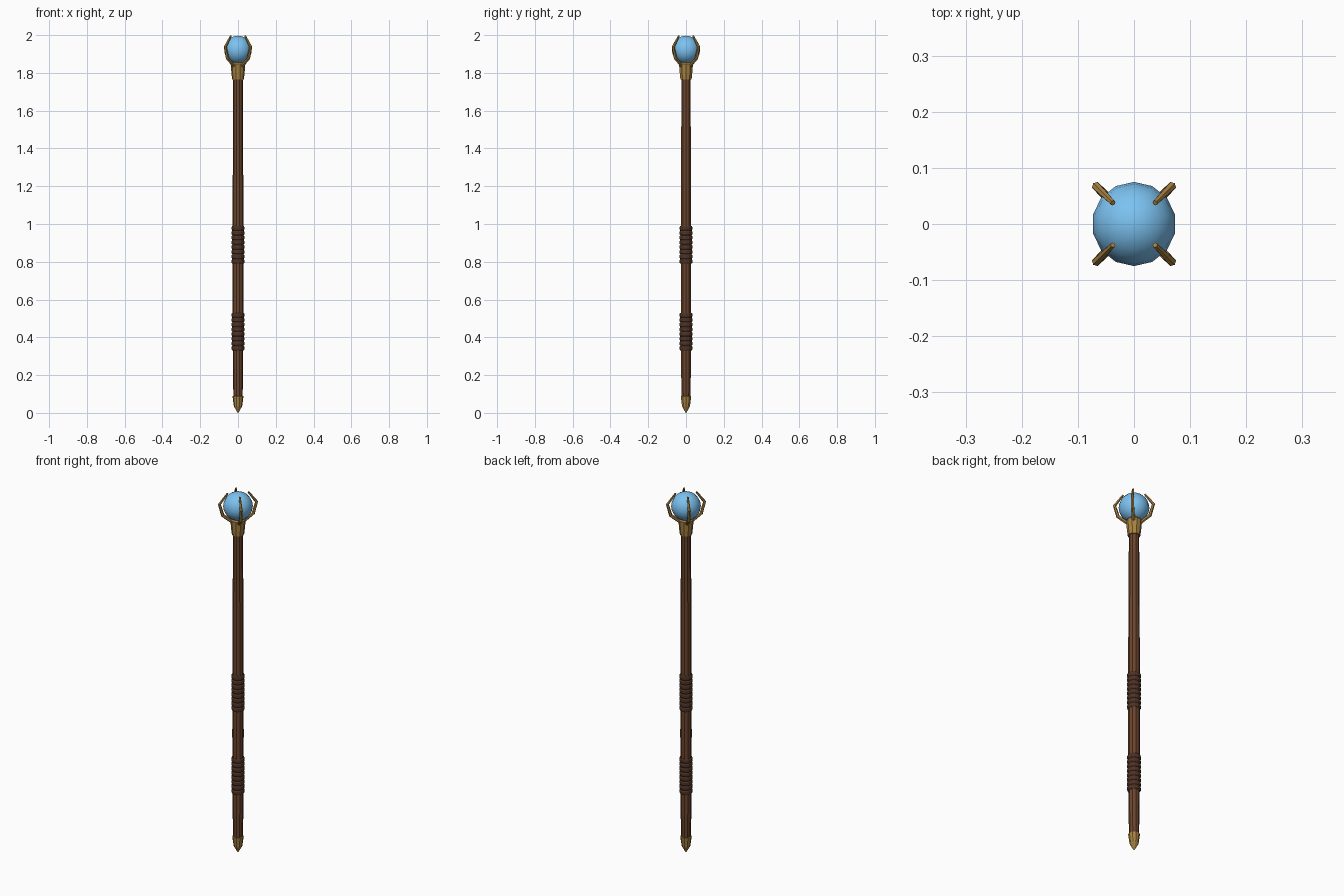
import bpy, bmesh
from math import pi, cos, sin
from mathutils import Vector

if "Cube" in bpy.data.objects:
    bpy.data.objects.remove(bpy.data.objects["Cube"])


def material(name, rgb):
    m = bpy.data.materials.new(name)
    m.diffuse_color = (*rgb, 1)
    m.use_nodes = True
    m.node_tree.nodes["Principled BSDF"].inputs["Base Color"].default_value = m.diffuse_color
    return m


wood = material("wood", (0.15, 0.06, 0.027))
leather = material("leather", (0.075, 0.032, 0.018))
gold = material("gold", (0.40, 0.23, 0.055))
crystal = material("crystal", (0.20, 0.54, 0.88))


def finish(bm, name, mat):
    bmesh.ops.recalc_face_normals(bm, faces=bm.faces)
    mesh = bpy.data.meshes.new(name)
    bm.to_mesh(mesh)
    bm.free()
    mesh.materials.append(mat)
    ob = bpy.data.objects.new(name, mesh)
    bpy.context.collection.objects.link(ob)
    return ob


def skin(bm, rings):
    """Bridge rings of equal vertex count and cap both ends."""
    n = len(rings[0])
    for a, b in zip(rings, rings[1:]):
        for i in range(n):
            j = (i + 1) % n
            bm.faces.new((a[i], a[j], b[j], b[i]))
    bm.faces.new(rings[0])
    bm.faces.new(rings[-1])


def lathe(name, profile, sides, mat):
    bm = bmesh.new()
    rings = [[bm.verts.new((r * cos(2 * pi * i / sides), r * sin(2 * pi * i / sides), z))
              for i in range(sides)] for r, z in profile]
    skin(bm, rings)
    return finish(bm, name, mat)


def claw(name, path, angle, mat, sides=6):
    """Tapered tube following (radius, z, thickness) points in a radial plane."""
    bm = bmesh.new()
    out, side = Vector((cos(angle), sin(angle), 0)), Vector((-sin(angle), cos(angle), 0))
    pts = [out * r + Vector((0, 0, z)) for r, z, _ in path]
    rings = []
    for k, p in enumerate(pts):
        tangent = (pts[min(k + 1, len(pts) - 1)] - pts[max(k - 1, 0)]).normalized()
        normal = tangent.cross(side)
        t = path[k][2]
        rings.append([bm.verts.new(p + t * (cos(2 * pi * i / sides) * normal
                                            + sin(2 * pi * i / sides) * side))
                      for i in range(sides)])
    skin(bm, rings)
    return finish(bm, name, mat)


# Wooden shaft, slightly swollen in the middle
lathe("shaft", [(0.024, 0.07), (0.027, 0.21), (0.029, 0.65), (0.028, 1.22), (0.025, 1.79)], 10, wood)

# Pointed metal foot
lathe("foot_cap", [(0.002, 0.0), (0.022, 0.035), (0.029, 0.088), (0.023, 0.09)], 10, gold)

# Ridged leather grips
for name, start in (("lower_grip", 0.33), ("upper_grip", 0.79)):
    profile, step = [], 0.2 / 8
    for k in range(8):
        z = start + k * step
        profile += [(0.030, z), (0.034, z + step * 0.25), (0.034, z + step * 0.75)]
    profile.append((0.030, start + 0.2))
    lathe(name, profile, 12, leather)

# Flared socket holding the orb
lathe("socket", [(0.031, 1.765), (0.034, 1.79), (0.039, 1.848), (0.033, 1.855)], 10, gold)

# Crystal orb
bm = bmesh.new()
bmesh.ops.create_uvsphere(bm, u_segments=14, v_segments=10, radius=0.075)
bmesh.ops.translate(bm, verts=bm.verts, vec=(0, 0, 1.922))
for f in bm.faces:
    f.smooth = True
finish(bm, "orb", crystal)

# Four claws on the diagonals
path = [(0.028, 1.835, 0.009), (0.078, 1.876, 0.009), (0.095, 1.938, 0.008), (0.053, 1.996, 0.005)]
for k in range(4):
    claw(f"claw_{k + 1}", path, pi / 4 + k * pi / 2, gold)
